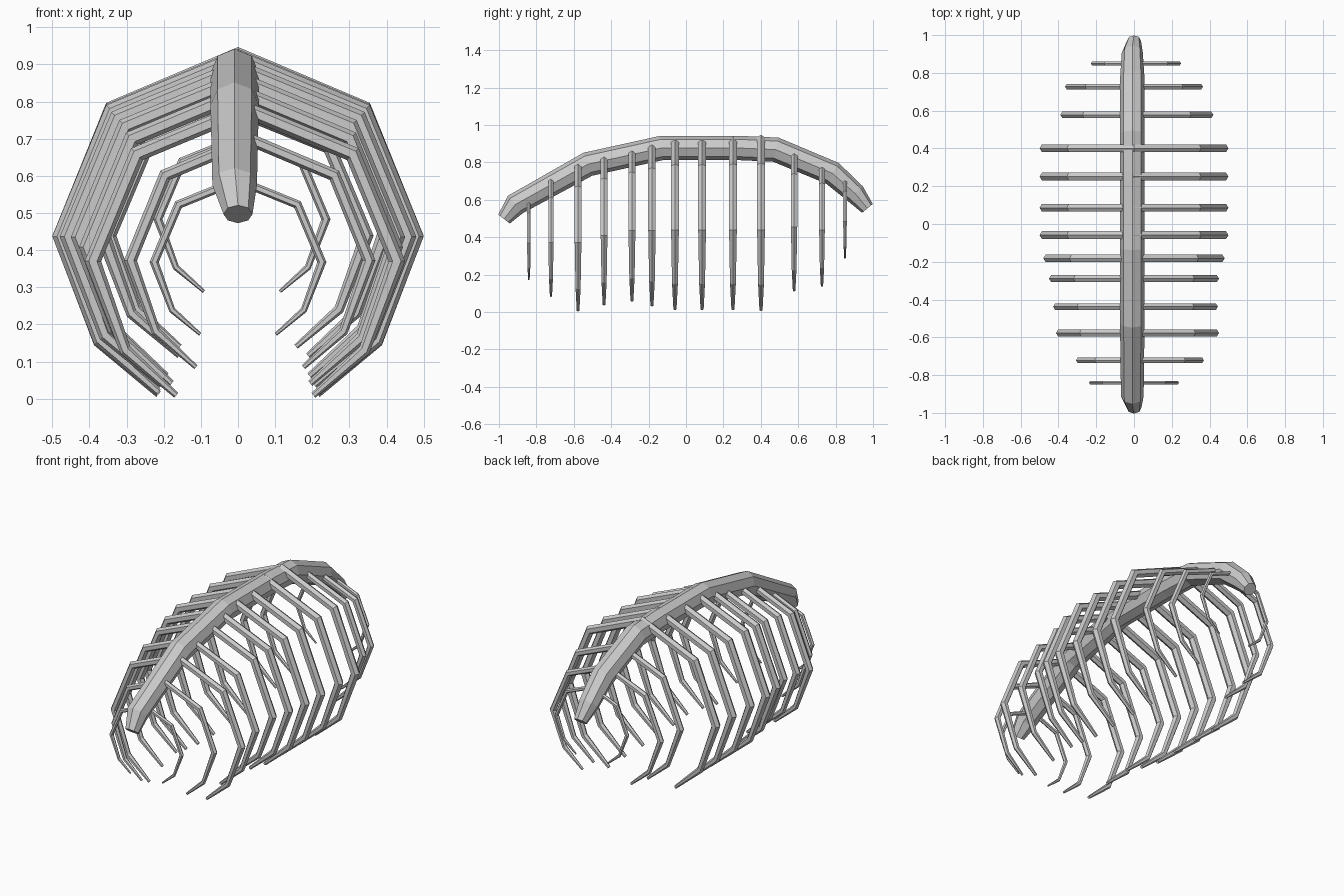
import bpy, bmesh, math
from mathutils import Vector

if "Cube" in bpy.data.objects:
    bpy.data.objects.remove(bpy.data.objects["Cube"])


def tube(name, pts, radii, side, sides, outer=0.0):
    """Mitred, tapered, capped tube along a planar path; 'side' is the plane normal.
    outer=1 means the path describes the outer ridge rather than the centre."""
    pts = [Vector(p) for p in pts]
    b = Vector(side)
    bm = bmesh.new()
    rings = []
    for i, p in enumerate(pts):
        t_in = (p - pts[max(i - 1, 0)]).normalized()
        t_out = (pts[min(i + 1, len(pts) - 1)] - p).normalized()
        t = (t_in + t_out).normalized()
        seg = t_in if i else t_out
        n = b.cross(t).normalized() / max(t.dot(seg), 0.5)
        r = radii[i]
        c = p - n * r * outer
        rings.append([bm.verts.new(c + n * r * math.cos(a) + b * r * math.sin(a))
                      for a in (2 * math.pi * k / sides for k in range(sides))])
    for lo, hi in zip(rings, rings[1:]):
        for k in range(sides):
            j = (k + 1) % sides
            bm.faces.new((lo[k], lo[j], hi[j], hi[k]))
    bm.faces.new(rings[0])
    bm.faces.new(rings[-1])
    bmesh.ops.recalc_face_normals(bm, faces=bm.faces)
    me = bpy.data.meshes.new(name)
    bm.to_mesh(me)
    bm.free()
    ob = bpy.data.objects.new(name, me)
    bpy.context.collection.objects.link(ob)
    return ob


# Spine: arched octagonal beam (y, z, radius)
spine = [(-.973, .497, .039), (-.912, .575, .06), (-.525, .79, .065),
         (-.13, .877, .065), (.28, .877, .065), (.48, .868, .065),
         (.782, .742, .064), (.905, .633, .056), (.97, .554, .037)]
last = len(spine) - 1
tube("spine", [(0 if i in (0, last) else -.009, y, z) for i, (y, z, r) in enumerate(spine)],
     [s[2] for s in spine], (1, 0, 0), 8)

# Ribs: (y, left reach, right reach, top, bottom)
ribs = [(-.84, .238, .238, .594, .17), (-.722, .307, .37, .706, .08),
        (-.577, .413, .45, .79, .003), (-.438, .428, .444, .834, .035),
        (-.289, .45, .45, .87, .055), (-.182, .48, .48, .90, .03),
        (-.059, .5, .5, .925, .01), (.086, .5, .5, .925, .01),
        (.251, .5, .5, .928, .01), (.401, .5, .5, .933, .005),
        (.578, .39, .42, .85, .11), (.727, .365, .365, .786, .135),
        (.85, .228, .249, .71, .285)]
# Half outline from tip to shoulder (fraction of half width, of height, of thickness)
half = [(.44, 0, .4), (.775, .15, .75), (1, .467, 1), (.71, .853, 1)]
for i, (y, left, right, top, bottom) in enumerate(ribs):
    w, c, h = (left + right) / 2, (right - left) / 2, top - bottom
    r = .048 * w
    path = [(c - w * fx, y, bottom + h * fz) for fx, fz, _ in half]
    path.append((c, y, bottom + h * 1.015))
    path += [(c + w * fx, y, bottom + h * fz) for fx, fz, _ in reversed(half)]
    taper = [f * r for _, _, f in half]
    tube(f"rib_{i + 1}", path, taper + [r] + taper[::-1], (0, -1, 0), 6, outer=1)
